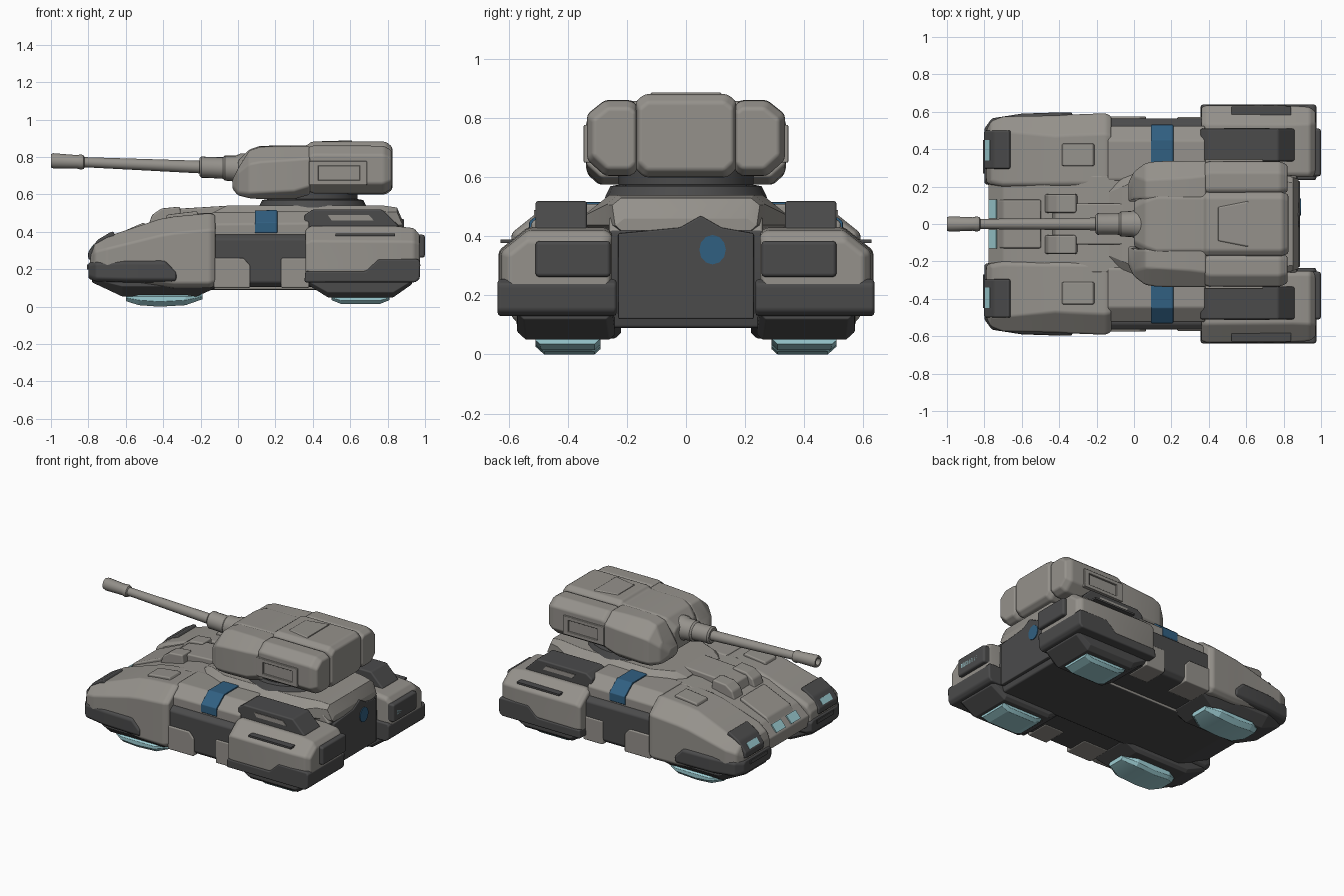
import bpy, bmesh, math
from mathutils import Vector


def material(name, rgb):
    m = bpy.data.materials.new(name)
    m.diffuse_color = (*rgb, 1)
    return m


GRAY = material("warm_gray_armour", (0.30, 0.285, 0.26))
DARK = material("dark_gray_panels", (0.07, 0.07, 0.071))
BLUE = material("blue_marking", (0.03, 0.115, 0.22))
GLOW = material("pale_cyan_glow", (0.34, 0.62, 0.66))


def finish(name, rings, mats, bevel, rule=None, closed=True):
    """Skin a list of equal point rings, cap both ends, bevel and shade."""
    bm = bmesh.new()
    vs = [[bm.verts.new(p) for p in r] for r in rings]
    n = len(vs[0])
    for a, b in zip(vs, vs[1:]):
        for i in range(n):
            j = (i + 1) % n
            bm.faces.new((a[i], a[j], b[j], b[i]))
    bm.faces.new(vs[0][::-1])
    bm.faces.new(vs[-1])
    bmesh.ops.recalc_face_normals(bm, faces=bm.faces)
    for f in bm.faces:
        f.smooth = True
        if rule:
            f.material_index = rule(f.calc_center_median(), f.normal)
    me = bpy.data.meshes.new(name)
    bm.to_mesh(me)
    bm.free()
    for m in mats:
        me.materials.append(m)
    ob = bpy.data.objects.new(name, me)
    bpy.context.collection.objects.link(ob)
    bpy.context.view_layer.objects.active = ob
    ob.select_set(True)
    if bevel:
        mod = ob.modifiers.new("soft_edges", 'BEVEL')
        mod.width, mod.segments = bevel, 2
        mod.limit_method, mod.angle_limit = 'ANGLE', math.radians(20)
        mod.harden_normals = True
    else:
        bpy.ops.object.shade_smooth_by_angle(angle=math.radians(35))
    ob.select_set(False)
    return ob


def sides(name, pair):
    return [(name + "_left", 1), (name + "_right", -1)] if pair else [(name, 1)]


def loft(name, stations, mat, bevel=0.01, pair=True, rule=None):
    """Stations (x, y0, y1, z0, z1, top chamfer, bottom chamfer); y1 is outside.
    Unpaired parts are symmetric and chamfered on both sides."""
    for nm, s in sides(name, pair):
        rings = []
        for x, y0, y1, z0, z1, t, b in stations:
            ti, bi = (0.02, 0.02) if pair else (t, b)
            pts = [(y0 + bi, z0), (y1 - b, z0), (y1, z0 + b * .9), (y1, z1 - t * .8),
                   (y1 - t, z1), (y0 + ti, z1), (y0, z1 - ti * .8), (y0, z0 + bi * .9)]
            rings.append([(x, s * y, z) for y, z in pts])
        finish(nm, rings, mat if isinstance(mat, list) else [mat], bevel, rule)


def prof(name, pts, y0, y1, mat, bevel=0.01, pair=True, rule=None):
    """Side outline of (x, z) points stretched from y0 to y1."""
    for nm, s in sides(name, pair):
        rings = [[(x, s * y, z) for x, z in pts] for y in (y0, y1)]
        finish(nm, rings, mat if isinstance(mat, list) else [mat], bevel, rule)


def rect(x0, x1, z0, z1):
    return [(x0, z0), (x1, z0), (x1, z1), (x0, z1)]


# central hull: gray on top, dark belly and dark tail plate
prof("central_hull", [(-.77, .19), (-.78, .27), (-.70, .35), (-.48, .44), (-.2, .50),
     (.80, .50), (.87, .42), (.88, .20), (.85, .09), (-.55, .09)], -.26, .26,
     [GRAY, DARK], pair=False,
     rule=lambda c, n: 1 if n.z < -.5 or (n.x > .8 and c.z < .45) else 0)
prof("hood_ridge", [(-.44, .44), (-.42, .505), (-.30, .525), (-.05, .54), (-.05, .44)],
     -.11, .11, GRAY, pair=False)
prof("hood_intake", [(-.48, .43), (-.46, .49), (-.41, .525), (-.31, .535), (-.30, .45)],
     .06, .16, GRAY)
prof("nose_panel", [(-.74, .30), (-.70, .365), (-.50, .452), (-.49, .40), (-.7, .28)],
     -.13, .13, GRAY, pair=False)
prof("nose_lamp", [(-.778, .285), (-.738, .332), (-.732, .326), (-.772, .28)],
     .03, .13, GLOW, 0)

# turret deck and dark turning ring
loft("turret_deck", [(-.13, -.20, .20, .42, .505, .03, .02), (-.06, -.25, .25, .42, .54, .05, .02),
     (.08, -.35, .35, .42, .54, .09, .02), (.60, -.35, .35, .42, .54, .09, .02),
     (.78, -.27, .27, .42, .54, .04, .02), (.85, -.25, .25, .42, .53, .03, .02),
     (.88, -.24, .24, .42, .46, .03, .02)], GRAY, pair=False)
ring = [(.29, .53), (.27, .57), (.24, .575), (.24, .63)]
finish("turret_ring", [[(.40 + r * math.cos(a * math.tau / 24), r * .95 * math.sin(a * math.tau / 24), z)
       for a in range(24)] for r, z in ring], [DARK], 0)

# peaked tail plate with its blue round marking
finish("tail_plate", [[(x, y, z) for y, z in
       [(-.23, .12), (.23, .12), (.23, .41), (.12, .43), (.05, .47), (-.02, .43), (-.23, .41)]]
       for x in (.86, .888)], [DARK], .006)
finish("tail_marking", [[(x, .09 + .045 * math.cos(a * math.tau / 12),
       .355 + .05 * math.sin(a * math.tau / 12)) for a in range(12)] for x in (.886, .893)], [BLUE], 0)

# front pods
loft("front_pod", [(-.79, .22, .50, .20, .29, .03, .02), (-.765, .21, .55, .17, .335, .05, .03),
     (-.70, .20, .575, .15, .375, .08, .03), (-.42, .20, .58, .11, .468, .11, .03),
     (-.34, .20, .585, .10, .482, .11, .03), (-.15, .20, .592, .10, .50, .11, .03),
     (-.12, .20, .575, .11, .49, .10, .03)], GRAY, .012)
loft("front_skirt", [(-.80, .215, .51, .15, .235, .02, .02), (-.76, .205, .565, .135, .245, .02, .02),
     (-.60, .20, .59, .13, .25, .02, .02), (-.39, .20, .597, .13, .25, .02, .02),
     (-.33, .20, .597, .13, .19, .02, .02)], DARK)
loft("front_foot", [(-.78, .23, .49, .13, .17, .02, .02), (-.62, .22, .55, .055, .15, .02, .06),
     (-.22, .22, .55, .055, .15, .02, .06), (-.12, .22, .55, .10, .16, .02, .03)], DARK)
prof("front_hatch", [(-.39, .46), (-.38, .492), (-.22, .511), (-.205, .48)], .31, .43, GRAY, .008)
prof("front_lamp_box", [(-.80, .25), (-.802, .29), (-.75, .358), (-.67, .405), (-.655, .38), (-.70, .26)],
     .295, .50, DARK)
prof("front_lamp", [(-.797, .30), (-.772, .334), (-.766, .330), (-.79, .296)], .34, .45, GLOW, 0)
prof("front_nose_slit", rect(-.806, -.797, .20, .225), .27, .45, DARK, 0)

# middle section with blue band
loft("middle_top", [(-.14, .22, .525, .33, .505, .08, .02), (.38, .22, .525, .33, .51, .08, .02)], GRAY)
loft("blue_band", [(.09, .24, .531, .38, .515, .082, .02), (.21, .24, .531, .38, .516, .082, .02)], BLUE, .004)
loft("middle_side", [(-.14, .22, .565, .105, .385, .03, .03), (.40, .22, .565, .105, .385, .03, .03)], DARK)
prof("middle_lower_plate", [(-.13, .10), (.065, .10), (.065, .22), (.03, .26), (-.13, .26)],
     .40, .575, GRAY, .008)
prof("middle_rear_plate", [(.23, .10), (.38, .10), (.38, .26), (.23, .26)], .40, .572, GRAY, .008)

# rear pods
loft("rear_pod", [(.36, .25, .625, .17, .41, .09, .02), (.39, .25, .635, .17, .432, .10, .02),
     (.85, .25, .632, .17, .43, .10, .02), (.94, .25, .625, .17, .42, .09, .02),
     (.972, .26, .60, .18, .385, .06, .02)], GRAY, .014)
prof("rear_skirt", [(.355, .13), (.36, .19), (.68, .19), (.75, .255), (.965, .255), (.975, .235),
     (.972, .15), (.95, .13)], .235, .638, DARK, .014)
loft("rear_foot", [(.37, .25, .57, .12, .16, .02, .02), (.48, .24, .572, .05, .16, .02, .03),
     (.83, .24, .572, .05, .16, .02, .03), (.93, .25, .57, .12, .16, .02, .02)], DARK)
prof("rear_top_box", [(.355, .42), (.355, .49), (.40, .52), (.77, .52), (.86, .43), (.86, .41)],
     .335, .51, DARK, .014)
prof("rear_top_vent", [(.50, .462), (.48, .49), (.70, .49), (.725, .462)], .505, .514, GRAY, 0)
prof("rear_side_slot", rect(.52, .84, .378, .39), .58, .628, DARK, 0)
prof("rear_lamp_box", rect(.94, 1.0, .262, .385), .255, .51, DARK, .014)
prof("rear_lamp", rect(.996, 1.0, .308, .336), .29, .475, GLOW, 0)

# glowing hover pads
loft("front_hover_pad", [(-.60, .33, .47, .03, .07, .02, .02), (-.53, .29, .51, .008, .07, .02, .03),
     (-.42, .29, .51, 0, .07, .02, .03), (-.28, .29, .51, .008, .07, .02, .03),
     (-.19, .33, .47, .04, .07, .015, .015)], GLOW, .004)
loft("rear_hover_pad", [(.50, .29, .51, .035, .07, .015, .015), (.55, .29, .51, .015, .07, .02, .02),
     (.76, .29, .51, .015, .07, .02, .02), (.81, .29, .51, .035, .07, .015, .015)], GLOW, .004)

# turret body
loft("turret_core", [(.0, -.12, .12, .63, .78, .03, .03), (.06, -.15, .15, .60, .84, .03, .03),
     (.12, -.17, .17, .585, .86, .03, .03), (.37, -.17, .17, .585, .862, .03, .03),
     (.39, -.17, .17, .60, .882, .03, .03), (.79, -.17, .17, .60, .882, .03, .03),
     (.825, -.16, .16, .625, .855, .03, .03)], GRAY, .012, pair=False)
loft("turret_cheek", [(-.03, .12, .22, .63, .68, .02, .02), (.0, .12, .28, .595, .74, .03, .02),
     (.06, .12, .325, .58, .835, .09, .03), (.12, .12, .335, .575, .855, .10, .04),
     (.30, .12, .338, .575, .858, .09, .05), (.385, .12, .338, .60, .858, .08, .05)], GRAY, .012)
loft("turret_rear_pod", [(.375, .165, .325, .62, .85, .06, .05), (.40, .165, .335, .605, .862, .06, .06),
     (.78, .165, .335, .605, .86, .06, .06), (.822, .17, .315, .63, .835, .05, .05)], GRAY, .012)

# side boxes: frame bars around a recessed panel
prof("side_box_frame_top", rect(.38, .69, .752, .778), .31, .347, GRAY, .005)
prof("side_box_frame_bottom", rect(.38, .69, .65, .676), .31, .347, GRAY, .005)
prof("side_box_frame_front", rect(.38, .43, .66, .77), .31, .347, GRAY, .005)
prof("side_box_frame_rear", rect(.65, .69, .66, .77), .31, .347, GRAY, .005)

# roof hatch
loft("roof_hatch", [(.45, -.10, .10, .86, .886, .015, .01), (.61, -.13, .13, .86, .888, .015, .01)],
     GRAY, .004, pair=False)

# gun, turned around a slightly raised axis
def lathe(name, steps, n=20):
    axis = lambda x: .738 - .042 * x
    finish(name, [[(x, r * math.cos(a * math.tau / n), axis(x) + r * math.sin(a * math.tau / n))
           for a in range(n)] for x, r in steps], [GRAY], 0)


lathe("gun_barrel", [(.0, .036), (-.82, .027), (-.825, .036), (-.84, .041), (-.86, .036),
      (-.985, .041), (-1.0, .036), (-1.0, .024), (-.96, .022)])
lathe("gun_sleeve", [(-.06, .058), (-.17, .056), (-.195, .058), (-.205, .048), (-.205, .03)])
lathe("gun_mantlet", [(.06, .085), (.01, .08), (-.01, .07), (-.07, .067), (-.08, .058)])
